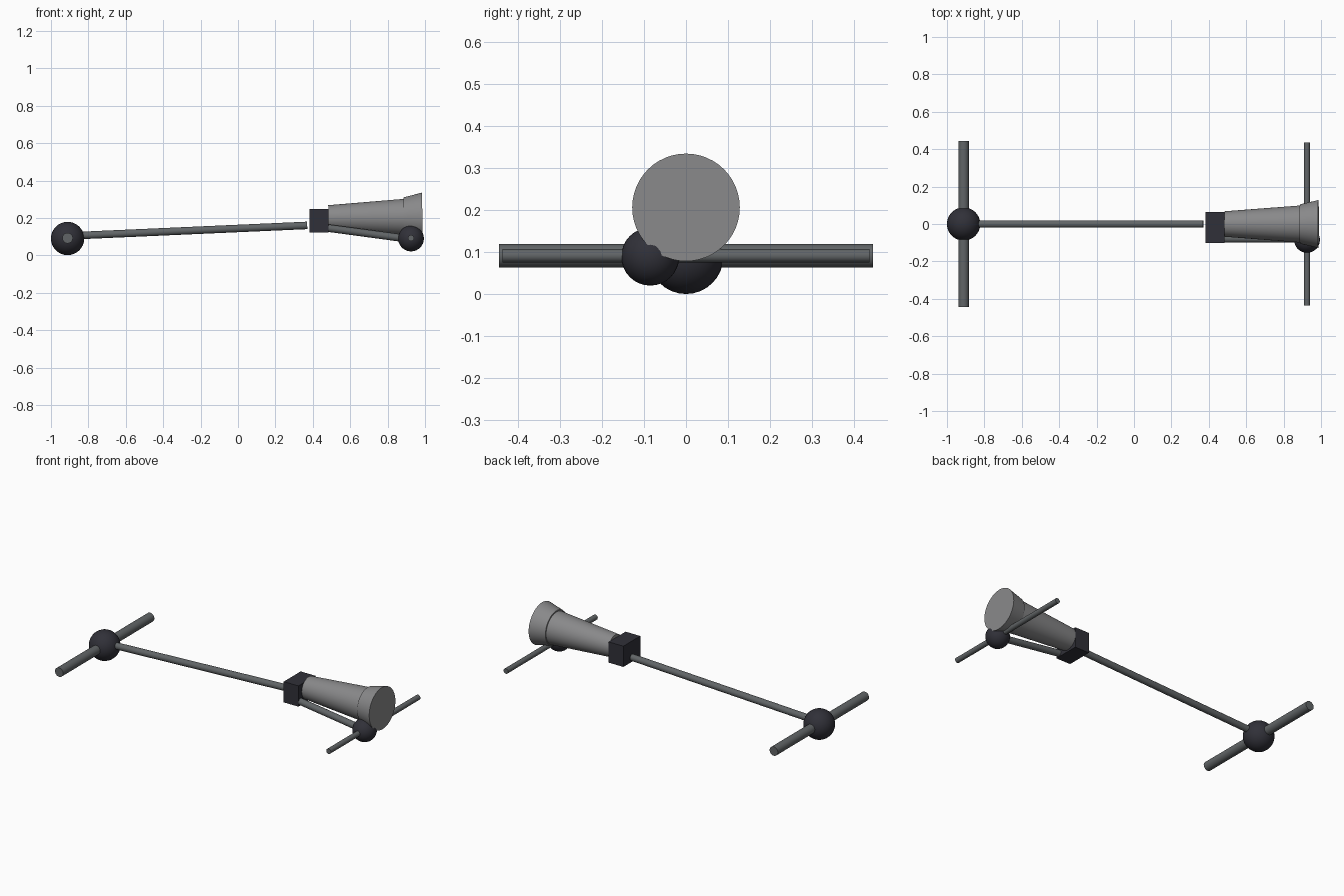
import bpy
from math import radians
from mathutils import Vector

cube = bpy.data.objects.get("Cube")
if cube:
    bpy.data.objects.remove(cube, do_unlink=True)


def make_material(name, rgb):
    mat = bpy.data.materials.new(name)
    mat.use_nodes = True
    mat.diffuse_color = (*rgb, 1)
    mat.node_tree.nodes["Principled BSDF"].inputs["Base Color"].default_value = (*rgb, 1)
    return mat


dark = make_material("dark blue grey", (0.03, 0.03, 0.04))
steel = make_material("steel grey", (0.12, 0.13, 0.135))
light = make_material("light grey", (0.25, 0.25, 0.255))


def finish(name, mat, smooth=True):
    obj = bpy.context.object
    obj.name = name
    obj.data.materials.append(mat)
    if smooth:
        bpy.ops.object.shade_smooth_by_angle(angle=radians(40))
    return obj


def tube(name, start, end, r1, r2, mat, sides=32):
    """Capped cone or cylinder between two points."""
    a, b = Vector(start), Vector(end)
    bpy.ops.mesh.primitive_cone_add(vertices=sides, radius1=r1, radius2=r2,
                                    depth=(b - a).length, location=(a + b) / 2,
                                    rotation=(b - a).to_track_quat("Z", "Y").to_euler())
    return finish(name, mat)


def ball(name, centre, radius):
    bpy.ops.mesh.primitive_uv_sphere_add(segments=32, ring_count=16,
                                         radius=radius, location=centre)
    return finish(name, dark)


# Large ball with its cross bar
ball("rear_ball", (-0.911, 0, 0.09), 0.089)
tube("rear_cross_bar", (-0.911, -0.445, 0.092), (-0.911, 0.445, 0.092), 0.028, 0.028, steel)

# Long rod reaching to the block
tube("long_rod", (-0.87, 0, 0.105), (0.37, 0, 0.16), 0.02, 0.02, steel)

# Block
bpy.ops.mesh.primitive_cube_add(size=1, location=(0.433, -0.018, 0.185))
bpy.context.object.scale = (0.1, 0.165, 0.128)
finish("block", dark, smooth=False)

# Tapered body and flared bell
tube("tapered_body", (0.483, 0, 0.2), (0.89, 0, 0.203), 0.068, 0.099, light, 48)
tube("flared_bell", (0.887, 0, 0.205), (0.986, 0, 0.207), 0.105, 0.128, light, 48)

# Small ball, its cross bar and the short rod from the block
ball("front_ball", (0.925, -0.085, 0.09), 0.069)
tube("front_cross_bar", (0.925, -0.437, 0.092), (0.925, 0.437, 0.092), 0.016, 0.016, steel)
tube("short_rod", (0.47, -0.08, 0.147), (0.9, -0.08, 0.089), 0.02, 0.02, steel)
